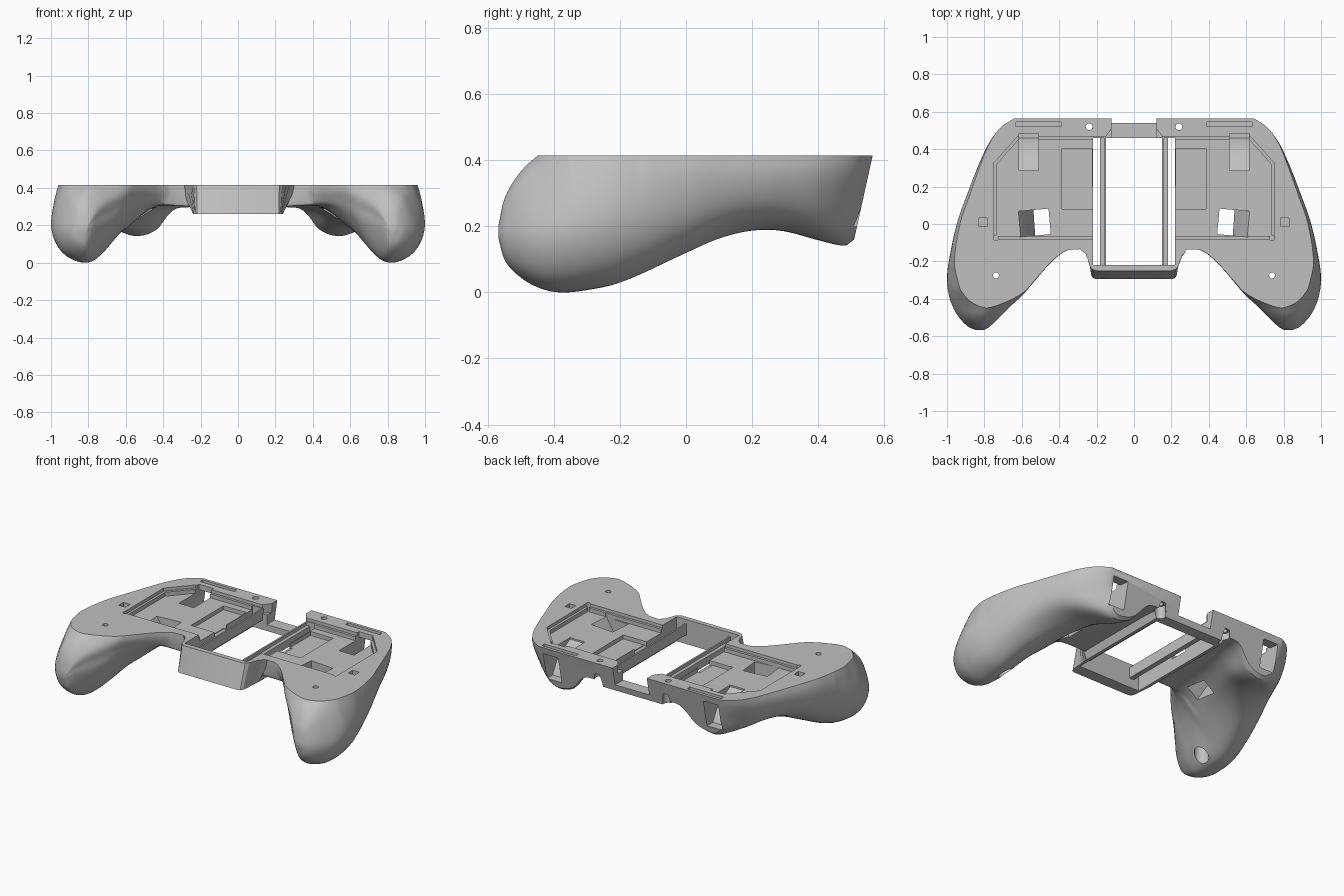
import bpy, bmesh, math
from mathutils import Matrix, Vector

if "Cube" in bpy.data.objects:
    bpy.data.objects.remove(bpy.data.objects["Cube"])

GREY = (0.53, 0.53, 0.53, 1)
grey = bpy.data.materials.new("shell grey")
grey.use_nodes = True
grey.diffuse_color = GREY
grey.node_tree.nodes["Principled BSDF"].inputs["Base Color"].default_value = GREY
DECK = 0.415


def make(name, bm):
    mesh = bpy.data.meshes.new(name)
    bm.to_mesh(mesh)
    bm.free()
    mesh.materials.append(grey)
    obj = bpy.data.objects.new(name, mesh)
    bpy.context.collection.objects.link(obj)
    return obj


def mirrored(bm):
    copy = bmesh.ops.duplicate(bm, geom=bm.verts[:] + bm.edges[:] + bm.faces[:])["geom"]
    for v in copy:
        if isinstance(v, bmesh.types.BMVert):
            v.co.x = -v.co.x
    bmesh.ops.reverse_faces(bm, faces=[f for f in copy if isinstance(f, bmesh.types.BMFace)])
    bm.normal_update()
    return bm


def loft(rings):
    bm = bmesh.new()
    rows = [[bm.verts.new(p) for p in ring] for ring in rings]
    count = len(rows[0])
    for a, b in zip(rows, rows[1:]):
        for i in range(count):
            j = (i + 1) % count
            bm.faces.new((a[i], a[j], b[j], b[i]))
    bm.faces.new(rows[0])
    bm.faces.new(rows[-1])
    bm.normal_update()
    bmesh.ops.recalc_face_normals(bm, faces=bm.faces)
    return bm


def box(x0, x1, y0, y1, z0, z1):
    return loft([[(x0, y0, z), (x1, y0, z), (x1, y1, z), (x0, y1, z)] for z in (z0, z1)])


def prism(outline, z0, z1):
    return loft([[(x, y, z) for x, y in outline] for z in (z0, z1)])


def cylinder(x, y, radius, z0, z1):
    turn = [math.tau * i / 24 for i in range(24)]
    return prism([(x + radius * math.cos(a), y + radius * math.sin(a)) for a in turn], z0, z1)


def combine(target, bm, operation="DIFFERENCE"):
    tool = make("cutter", bm)
    tool.hide_render = True
    mod = target.modifiers.new("cut", "BOOLEAN")
    mod.operation, mod.solver, mod.object = operation, "EXACT", tool
    bpy.context.view_layer.objects.active = target
    bpy.ops.object.modifier_apply(modifier=mod.name)
    bpy.data.objects.remove(tool)


def lerp(a, b, t):
    return a + (b - a) * t


def follow(keys, y):
    """Smooth curve through (y, value) keys."""
    if y <= keys[0][0]:
        return keys[0][1]
    if y >= keys[-1][0]:
        return keys[-1][1]
    i = next(k for k in range(len(keys) - 1) if keys[k + 1][0] >= y)
    slope = lambda a, b: (keys[b][1] - keys[a][1]) / (keys[b][0] - keys[a][0])
    m0 = slope(max(i - 1, 0), i + 1)
    m1 = slope(i, min(i + 2, len(keys) - 1))
    h = keys[i + 1][0] - keys[i][0]
    t = (y - keys[i][0]) / h
    return (keys[i][1] * (1 + 2 * t) * (1 - t) ** 2 + h * m0 * t * (1 - t) ** 2
            + keys[i + 1][1] * t * t * (3 - 2 * t) + h * m1 * t * t * (t - 1))


# Guide curves of one wing, from grip tip to back edge
inner_rim = [(-.568, .805), (-.55, .775), (-.5, .725), (-.44, .665), (-.38, .6), (-.3, .53),
             (-.2, .44), (-.16, .39), (-.135, .33), (-.125, .1), (.6, .1)]
shelf_end = [(-.568, .805), (-.55, .78), (-.5, .735), (-.44, .685), (-.38, .64), (-.3, .59),
             (-.2, .52), (-.12, .45), (0, .42), (.25, .38), (.565, .33)]
shelf_height = [(-.568, .18), (-.44, .2), (-.3, .25), (-.2, .28), (-.12, .3), (.4, .3), (.565, .29)]
shoulder = [(-.3, .5), (-.16, .7), (-.125, .93)]
fullness = [(-.4, .78), (-.3, .73), (-.15, .58), (.1, .58), (.35, .74), (.565, .78)]
keel = [(-.568, .825), (-.2, .81), (0, .76), (.15, .68), (.25, .62), (.4, .56), (.565, .54)]
keel_height = [(-.568, .165), (-.55, .1), (-.5, .045), (-.44, .012), (-.38, 0), (-.3, .007), (-.2, .03),
               (0, .12), (.1, .163), (.2, .187), (.3, .186), (.44, .158), (.53, .142), (.555, .146), (.565, .16)]
outer_side = [(-.568, .845), (-.55, .885), (-.5, .935), (-.44, .97), (-.38, .99), (-.3, 1), (-.2, .99),
              (0, .942), (.15, .888), (.35, .805), (.44, .755), (.52, .685), (.565, .62)]
outer_rim = [(-.568, .845), (-.5, .89), (-.38, .92), (-.3, .943), (-.2, .96), (0, .93),
             (.15, .88), (.35, .808), (.44, .768), (.52, .71), (.565, .64)]
crown = [(-.568, .2), (-.55, .28), (-.5, .36), (-.44, .415), (-.38, .47), (-.3, .52), (.6, .52)]
crown_width = [(-.44, .66), (-.36, .72), (-.25, .85)]


def wing_section(y):
    xi, xf, zf, drop, full, xb, zb, xm, xo, zc, w = [follow(k, y) for k in (
        inner_rim, shelf_end, shelf_height, shoulder, fullness, keel, keel_height,
        outer_side, outer_rim, crown, crown_width)]
    zr = min(DECK, lerp(.18, zc, .75))
    zm = lerp(zb, zr, .5)
    pts = [(xi, zr), (lerp(xi, xf, .3), lerp(zr, zf, drop)), (xf, zf), (lerp(xf, xb, .5), lerp(zf, zb, full)),
           (xb, zb), (lerp(xb, xm, .7), lerp(zb, zm, .28)), (xm, zm), (xo, zr),
           (lerp(xi, xo, w), zc), (lerp(xo, xi, w), zc)]
    pts = [Vector(p) for p in pts]
    lean = .22 * min(max((y - .25) / .27, 0), 1)
    ring = []
    for i in range(len(pts)):
        a, b, c, d = (pts[(i + k) % len(pts)] for k in (-1, 0, 1, 2))
        for s in range(5):
            t = s / 5
            p = b + .5 * t * (c - a + t * (2 * a - 5 * b + 4 * c - d + t * (3 * (b - c) + d - a)))
            ring.append((p.x, y - lean * (DECK - p.y), p.y))
    return ring


# Shell: two lofted wings joined to the middle frame
steps = [lerp(-.568, .565, (i / 80) ** 1.35) for i in range(81)]
shell = make("controller_shell", mirrored(loft([wing_section(y) for y in steps])))


def frame_ring(half, z):
    return [(x, y, z) for x, y in half] + [(-x, y, z) for x, y in reversed(half)]


low = [(.2, -.295), (.218, -.29), (.228, -.275), (.232, -.24), (.235, -.2), (.238, -.17), (.24, -.14), (.24, .531)]
high = [(.2, -.24), (.222, -.233), (.238, -.215), (.248, -.19), (.262, -.16), (.285, -.138), (.33, -.122), (.33, .572)]
combine(shell, loft([frame_ring(low, .26), frame_ring(high, .45)]), "UNION")
combine(shell, box(-2, 2, -2, 2, DECK, 1))

# Middle opening and back notch
combine(shell, box(-.22, .22, -.22, .46, 0, 1))
combine(shell, box(-.12, .12, .44, .7, .3, 1))


def cut_pair(bm):
    combine(shell, mirrored(bm))


# Stepped deck recess with round corner reliefs
def recess(inset, floor):
    e = inset
    cut_pair(prism([(.19, -.08 + e), (.75 - e, -.08 + e), (.75 - e, .325 - e / 2),
                    (.625 - e / 2, .465 - e), (.14, .465 - e), (.14, .3), (.19, .3)], floor, 1))


recess(0, .395)
recess(.015, .37)
cut_pair(cylinder(.738, -.075, .014, .37, 1))
cut_pair(prism([(.11, .515), (.12, .51), (.16, .455), (.11, .455)], .36, 1))

# Pockets, latch sockets and back grooves
cut_pair(box(.225, .385, .08, .405, .345, 1))
cut_pair(box(.2, .24, .08, .2, .34, 1))
cut_pair(box(.782, .828, -.013, .033, .35, 1))
cut_pair(box(.39, .63, .52, .546, .385, 1))

# Trigger channels opening through the back
channel = [(.285, .6), (.285, .36), (.36, .32), (.42, .27), (.46, .2), (.7, .2), (.7, .355), (.485, .38), (.485, .6)]
cut_pair(loft([[(x, y, z) for y, z in channel] for x in (.51, .615)]))

# Slanted button shafts
shaft = loft([[(.45, y, .6), (.45, y, .1), (.5, y, .1), (.535, y, .25), (.615, y, .375), (.615, y, .6)]
              for y in (-.062, .075)])
bmesh.ops.rotate(shaft, cent=(.535, 0, 0), matrix=Matrix.Rotation(-.09, 3, "Z"), verts=shaft.verts)
cut_pair(shaft)

# Screw holes with counterbores underneath
for x, y, radius, bore, seat in ((.738, -.275, .016, .042, .28), (.24, .52, .018, .032, .34)):
    cut_pair(cylinder(x, y, radius, -.1, 1))
    cut_pair(cylinder(x, y, bore, -.1, seat))

# Rails across the opening
rails = make("opening_rails", mirrored(box(.15, .182, -.23, .47, .32, .37)))
lips = make("rail_lips", mirrored(box(.15, .16, -.23, .47, .365, .39)))

for obj in (shell, rails, lips):
    bpy.ops.object.select_all(action="DESELECT")
    obj.select_set(True)
    bpy.context.view_layer.objects.active = obj
    bpy.ops.object.shade_smooth_by_angle(angle=math.radians(30))
